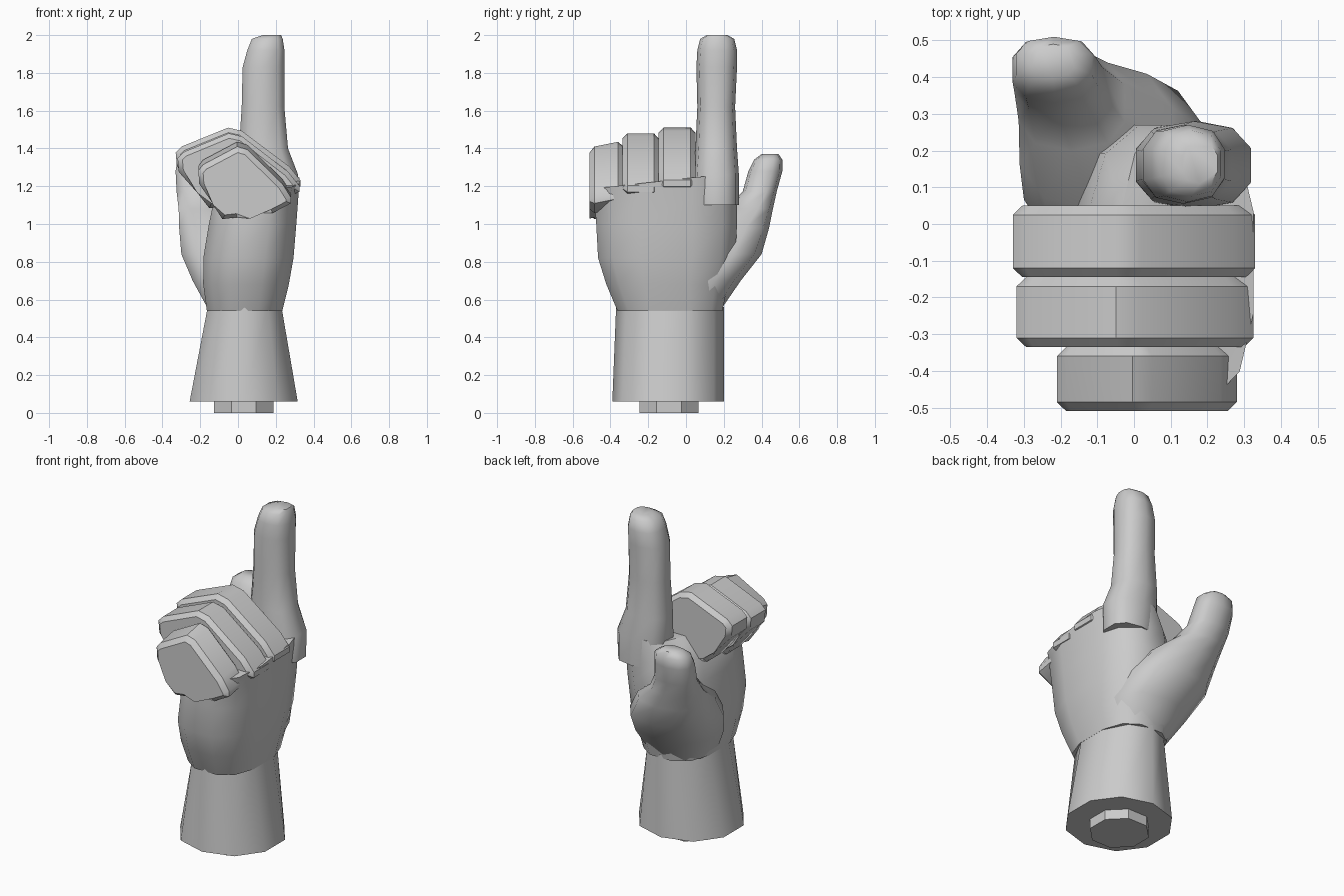
import bpy, bmesh, math

cube = bpy.data.objects.get("Cube")
if cube:
    bpy.data.objects.remove(cube, do_unlink=True)

skin = bpy.data.materials.new("plain grey")
skin.use_nodes = True
grey = (0.6, 0.6, 0.6, 1)
skin.diffuse_color = grey
skin.node_tree.nodes["Principled BSDF"].inputs["Base Color"].default_value = grey


def finish(name, bm, angle):
    bmesh.ops.recalc_face_normals(bm, faces=bm.faces)
    mesh = bpy.data.meshes.new(name)
    bm.to_mesh(mesh)
    bm.free()
    mesh.materials.append(skin)
    ob = bpy.data.objects.new(name, mesh)
    bpy.context.collection.objects.link(ob)
    bpy.ops.object.select_all(action="DESELECT")
    ob.select_set(True)
    bpy.context.view_layer.objects.active = ob
    bpy.ops.object.shade_smooth_by_angle(angle=math.radians(angle))
    return ob


def loft(name, rings, sides=12, power=0.8, tilt=0, angle=40):
    """Stack rounded rings given as (z, x low, x high, y low, y high); tilt slopes the last."""
    bm = bmesh.new()
    loops = []
    for z, x0, x1, y0, y1 in rings:
        loop = []
        for i in range(sides):
            a = 2 * math.pi * (i + 0.5) / sides
            c, s = math.cos(a), math.sin(a)
            dx = math.copysign(abs(c) ** power, c) * (x1 - x0) / 2
            dy = math.copysign(abs(s) ** power, s) * (y1 - y0) / 2
            dz = tilt * dy if z == rings[-1][0] else 0
            loop.append(bm.verts.new(((x0 + x1) / 2 + dx, (y0 + y1) / 2 + dy, z + dz)))
        loops.append(loop)
    for low, high in zip(loops, loops[1:]):
        for i in range(sides):
            j = (i + 1) % sides
            bm.faces.new((low[i], low[j], high[j], high[i]))
    bm.faces.new(loops[0])
    bm.faces.new(loops[-1])
    return finish(name, bm, angle)


def curled_finger(name, y0, y1, top, low, x_left, x_right, slope=0):
    """Side outline of a folded finger, swept across its width with softened edges."""
    outline = [(0, 0.06), (0, 0.16), (0.09, 0.38), (0.47, 0.95), (0.58, 1),
               (0.95, 0.7), (1, 0.6), (0.99, 0.38), (0.84, 0.05), (0.74, -0.2),
               (0.58, -0.17), (0.45, -0.1), (0.2, -0.1)]
    bm = bmesh.new()
    sides = []
    for y in (y0, y1):
        drop = slope * (y1 - y)
        sides.append([bm.verts.new((x_right + (x_left - x_right) * u, y,
                                    low + (top - low) * v - drop)) for u, v in outline])
    count = len(outline)
    for i in range(count):
        j = (i + 1) % count
        bm.faces.new((sides[0][i], sides[0][j], sides[1][j], sides[1][i]))
    caps = [bm.faces.new(s) for s in sides]
    rim = list({e for f in caps for e in f.edges})
    bmesh.ops.bevel(bm, geom=rim, offset=0.025, segments=1, affect="EDGES")
    return finish(name, bm, 35)


# Mounting peg and flared wrist
loft("base_peg", [(0, -0.14, 0.20, -0.26, 0.08), (0.08, -0.14, 0.20, -0.26, 0.08)],
     sides=8, power=1)
loft("wrist", [(0.06, -0.27, 0.33, -0.39, 0.20), (0.56, -0.17, 0.24, -0.37, 0.20)],
     sides=10, power=0.95)

# Palm, widening up to the sloping knuckle line
loft("palm", [(0.54, -0.17, 0.24, -0.37, 0.20),
              (0.68, -0.19, 0.275, -0.43, 0.23),
              (0.82, -0.19, 0.30, -0.475, 0.27),
              (1.0, -0.16, 0.315, -0.485, 0.28),
              (1.14, -0.13, 0.325, -0.495, 0.28),
              (1.23, -0.04, 0.33, -0.49, 0.28)],
     power=0.75, tilt=0.11, angle=50)

# Thumb with its fleshy base
loft("thumb", [(0.54, -0.16, 0.20, -0.20, 0.18),
               (0.70, -0.25, 0.25, -0.16, 0.29),
               (0.84, -0.31, 0.21, -0.08, 0.40),
               (0.98, -0.32, 0.11, 0.04, 0.44),
               (1.08, -0.32, -0.02, 0.20, 0.46),
               (1.17, -0.33, -0.08, 0.30, 0.48),
               (1.28, -0.335, -0.10, 0.33, 0.51),
               (1.34, -0.325, -0.11, 0.36, 0.51),
               (1.37, -0.28, -0.16, 0.40, 0.49)],
     sides=10, angle=50)

# Raised index finger
loft("index_finger", [(1.10, 0.03, 0.32, 0.04, 0.28),
                      (1.26, 0.0, 0.325, 0.04, 0.28),
                      (1.40, 0.0, 0.27, 0.05, 0.27),
                      (1.62, 0.015, 0.25, 0.06, 0.26),
                      (1.83, 0.02, 0.25, 0.055, 0.27),
                      (1.92, 0.045, 0.25, 0.06, 0.27),
                      (1.98, 0.07, 0.24, 0.075, 0.255),
                      (2.0, 0.13, 0.23, 0.11, 0.22)],
     sides=10, angle=50)

# Three folded fingers
curled_finger("middle_finger", -0.145, 0.05, 1.51, 1.18, -0.33, 0.33)
curled_finger("ring_finger", -0.335, -0.145, 1.48, 1.15, -0.32, 0.325)
curled_finger("little_finger", -0.51, -0.335, 1.44, 1.12, -0.21, 0.28, slope=0.2)
